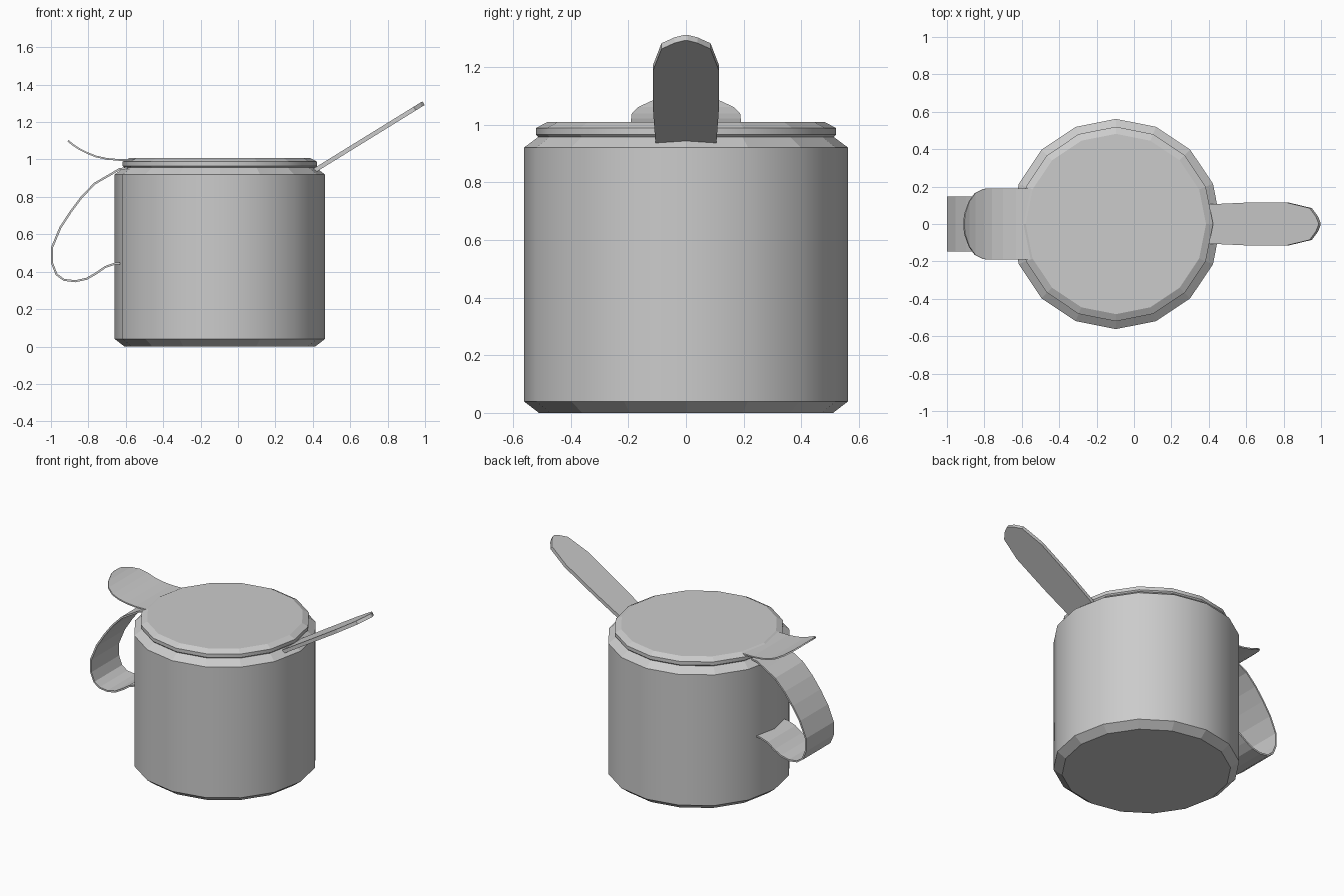
import bpy, bmesh, math

if "Cube" in bpy.data.objects:
    bpy.data.objects.remove(bpy.data.objects["Cube"])

CX = -0.097      # body axis
SIDES = 16


def finish(name, bm):
    bmesh.ops.recalc_face_normals(bm, faces=bm.faces[:])
    me = bpy.data.meshes.new(name)
    bm.to_mesh(me)
    bm.free()
    ob = bpy.data.objects.new(name, me)
    bpy.context.collection.objects.link(ob)
    return ob


def lathe(name, profile):
    """Closed 16-sided solid from (radius, z) pairs; upright walls are smooth."""
    bm = bmesh.new()
    rings = []
    for r, z in profile:
        rings.append([bm.verts.new((CX + r * math.cos(i * math.tau / SIDES),
                                    r * math.sin(i * math.tau / SIDES), z))
                      for i in range(SIDES)])
    for (a, b), (p, q) in zip(zip(rings, rings[1:]), zip(profile, profile[1:])):
        for i in range(SIDES):
            j = (i + 1) % SIDES
            f = bm.faces.new((a[i], a[j], b[j], b[i]))
            f.smooth = p[0] == q[0]
    bm.faces.new(rings[0][::-1])
    bm.faces.new(rings[-1])
    return finish(name, bm)


def strip(name, path, thickness):
    """Bent band through (x, z, half width) stations, given thickness."""
    bm = bmesh.new()
    rows = [(bm.verts.new((x, -w, z)), bm.verts.new((x, w, z))) for x, z, w in path]
    for a, b in zip(rows, rows[1:]):
        bm.faces.new((a[0], a[1], b[1], b[0]))
    ob = finish(name, bm)
    mod = ob.modifiers.new("thickness", 'SOLIDIFY')
    mod.thickness = thickness
    mod.offset = 0
    return ob


# Pot body with chamfered foot and shoulder
lathe("body", [(0.51, 0), (0.562, 0.04), (0.562, 0.92), (0.512, 0.957)])

# Lid
lathe("lid", [(0.512, 0.957), (0.52, 0.965), (0.52, 0.988), (0.482, 1.008)])

# Curled thumb tab on the lid
strip("thumb_tab", [(-0.50, 0.998, 0.19), (-0.63, 0.997, 0.19), (-0.70, 1.003, 0.19),
                    (-0.76, 1.016, 0.19), (-0.805, 1.034, 0.188), (-0.85, 1.057, 0.165),
                    (-0.882, 1.078, 0.12), (-0.905, 1.097, 0.055), (-0.909, 1.101, 0.02)], 0.009)

# Ear-shaped band handle
HANDLE = [(-0.59, 0.955), (-0.635, 0.948), (-0.69, 0.915), (-0.765, 0.872), (-0.835, 0.80),
          (-0.895, 0.72), (-0.95, 0.635), (-0.994, 0.53), (-0.994, 0.445), (-0.97, 0.385),
          (-0.93, 0.356), (-0.87, 0.349), (-0.81, 0.362), (-0.76, 0.39), (-0.71, 0.425),
          (-0.655, 0.444), (-0.60, 0.446)]
strip("handle", [(x, z, 0.147) for x, z in HANDLE], 0.011)


# Sloping blade on the right, with a rounded tip
def blade(x, w):
    return (x, 0.948 + (x - 0.42) * 0.617, w)


strip("blade", [blade(0.40, 0.105), blade(0.60, 0.114), blade(0.82, 0.115),
                blade(0.945, 0.085), blade(0.978, 0.04), blade(0.992, 0.006)], 0.023)
